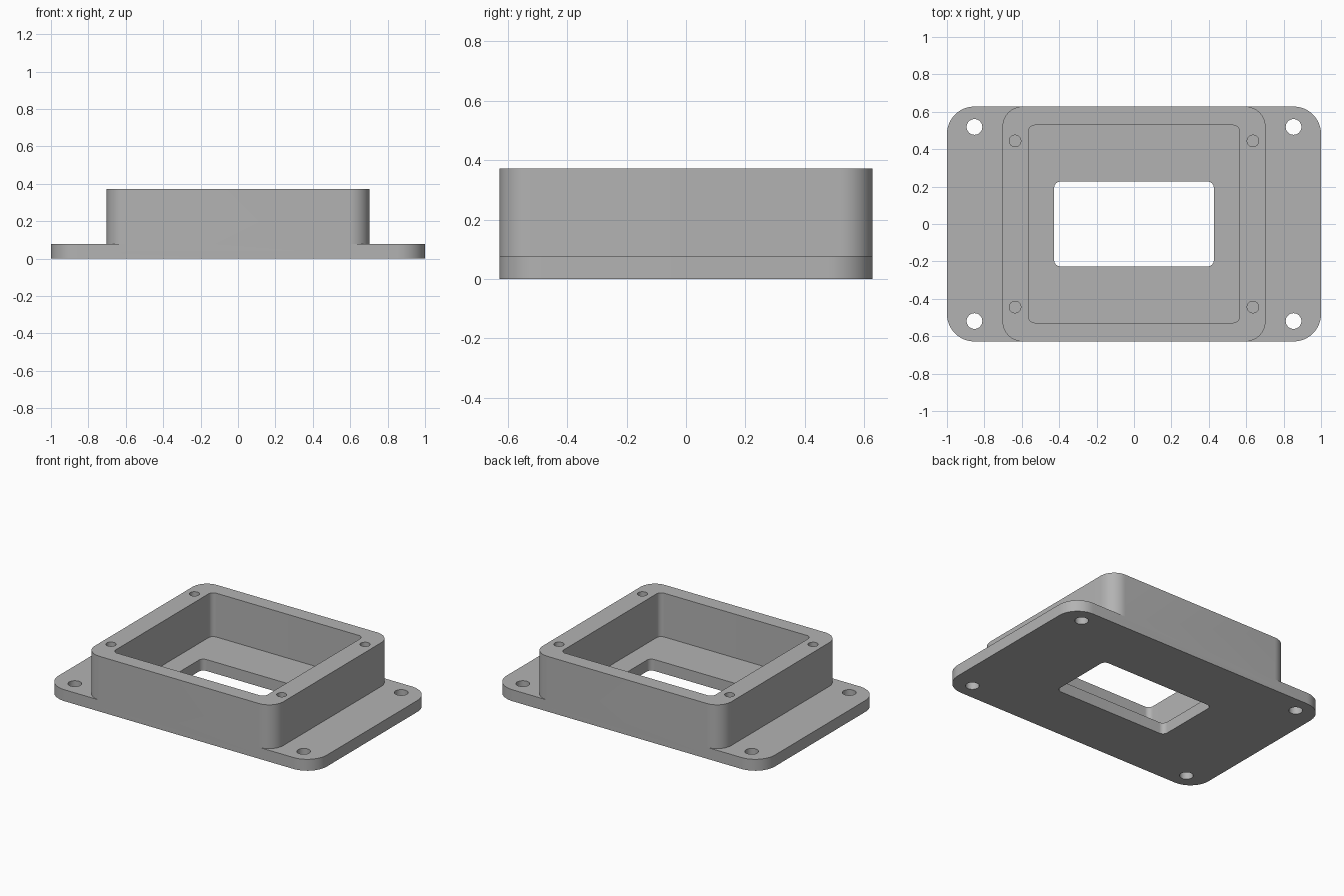
import bpy
import bmesh
from math import cos, sin, pi, radians

cube = bpy.data.objects.get("Cube")
if cube:
    bpy.data.objects.remove(cube, do_unlink=True)

grey = bpy.data.materials.new("plain grey")
grey.use_nodes = True
colour = (0.45, 0.45, 0.45, 1)
grey.diffuse_color = colour
grey.node_tree.nodes["Principled BSDF"].inputs["Base Color"].default_value = colour

HALF_Y = 0.628
PLATE_TOP = 0.077
RIM_TOP = 0.372


def prism(name, outline, z0, z1):
    """Extrude a closed outline from z0 to z1."""
    bm = bmesh.new()
    face = bm.faces.new([bm.verts.new((x, y, z0)) for x, y in outline])
    top = bmesh.ops.extrude_face_region(bm, geom=[face])["geom"]
    verts = [v for v in top if isinstance(v, bmesh.types.BMVert)]
    bmesh.ops.translate(bm, verts=verts, vec=(0, 0, z1 - z0))
    bmesh.ops.recalc_face_normals(bm, faces=bm.faces)
    mesh = bpy.data.meshes.new(name)
    bm.to_mesh(mesh)
    bm.free()
    mesh.materials.append(grey)
    obj = bpy.data.objects.new(name, mesh)
    bpy.context.collection.objects.link(obj)
    return obj


def rounded_rect(hx, hy, r, steps=12):
    points = []
    for quarter, (sx, sy) in enumerate([(1, 1), (-1, 1), (-1, -1), (1, -1)]):
        for i in range(steps + 1):
            a = (quarter + i / steps) * pi / 2
            points.append((sx * (hx - r) + r * cos(a), sy * (hy - r) + r * sin(a)))
    return points


def circle(cx, cy, r, steps=32):
    return [(cx + r * cos(2 * pi * i / steps), cy + r * sin(2 * pi * i / steps))
            for i in range(steps)]


def combine(target, tool, operation):
    """Apply a boolean and remove the tool object."""
    mod = target.modifiers.new(operation, 'BOOLEAN')
    mod.operation = operation
    mod.solver = 'EXACT'
    mod.object = tool
    bpy.context.view_layer.objects.active = target
    bpy.ops.object.modifier_apply(modifier=mod.name)
    bpy.data.objects.remove(tool, do_unlink=True)


# Flanged plate with the upright box body
housing = prism("flanged_housing", rounded_rect(1, HALF_Y, 0.147), 0, PLATE_TOP)
body = prism("box_body", rounded_rect(0.703, HALF_Y, 0.107), 0.03, RIM_TOP)
combine(housing, body, 'UNION')

# Box cavity and the window through the floor
cavity = prism("cavity", rounded_rect(0.565, 0.528, 0.034), PLATE_TOP, 0.5)
combine(housing, cavity, 'DIFFERENCE')
window = prism("window", rounded_rect(0.427, 0.227, 0.034), -0.1, 0.2)
combine(housing, window, 'DIFFERENCE')

# Mounting holes in the flange, blind screw holes in the rim
for sx in (-1, 1):
    for sy in (-1, 1):
        mount = prism("mount_hole", circle(sx * 0.853, sy * 0.519, 0.042), -0.1, 0.2)
        combine(housing, mount, 'DIFFERENCE')
        screw = prism("screw_hole", circle(sx * 0.636, sy * 0.444, 0.031), PLATE_TOP, 0.5)
        combine(housing, screw, 'DIFFERENCE')

# Smooth rounded corners, keep the rims sharp
bpy.ops.object.select_all(action='DESELECT')
housing.select_set(True)
bpy.context.view_layer.objects.active = housing
bpy.ops.object.shade_smooth_by_angle(angle=radians(30))
